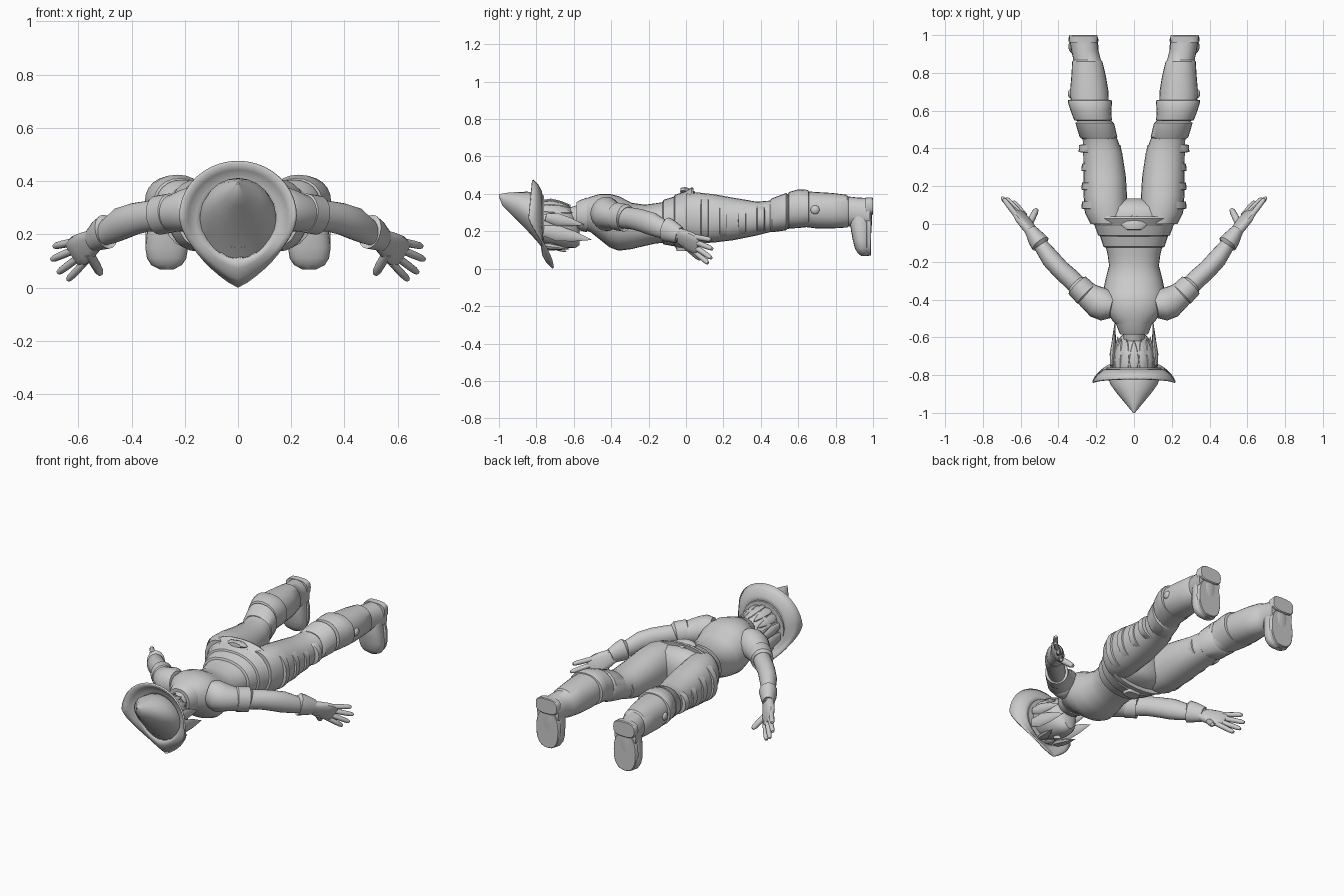
import bpy, bmesh
from math import cos, sin, pi, radians
from mathutils import Vector


def finish(name, bm, mirror=False, angle=38):
    bmesh.ops.recalc_face_normals(bm, faces=bm.faces)
    me = bpy.data.meshes.new(name)
    bm.to_mesh(me)
    bm.free()
    me.shade_smooth()
    me.set_sharp_from_angle(angle=radians(angle))
    ob = bpy.data.objects.new(name, me)
    bpy.context.collection.objects.link(ob)
    if mirror:
        ob.modifiers.new("mirror", 'MIRROR')
    return ob


def loft(name, st, n=20, up=(0, 0, 1), mirror=False, e=2.0, axis=None):
    """Stations (x, y, z, side radius, up radius) joined by superellipse rings."""
    bm = bmesh.new()
    pts = [Vector(s[:3]) for s in st]
    rings = []
    for i, s in enumerate(st):
        t = Vector(axis) if axis else pts[min(i + 1, len(st) - 1)] - pts[max(i - 1, 0)]
        t.normalize()
        side = t.cross(Vector(up)).normalized()
        u = side.cross(t)
        ring = []
        for k in range(n):
            c, d = cos(2 * pi * k / n), sin(2 * pi * k / n)
            f = lambda v: abs(v) ** (2 / e) * (1 if v > 0 else -1)
            ring.append(bm.verts.new(pts[i] + side * f(c) * s[3] + u * f(d) * s[4]))
        rings.append(ring)
    for a, b in zip(rings, rings[1:]):
        for k in range(n):
            bm.faces.new((a[k], a[(k + 1) % n], b[(k + 1) % n], b[k]))
    bm.faces.new(rings[0])
    bm.faces.new(rings[-1])
    return finish(name, bm, mirror)


def body(name, prof, n=28, x=None, mirror=False, e=2.2):
    """Profile along y: (y, half width, z low, z high[, centre x])."""
    return loft(name, [((p[4] if len(p) > 4 else 0), p[0], (p[2] + p[3]) / 2, p[1],
                        (p[3] - p[2]) / 2) for p in prof], n, mirror=mirror, e=e, axis=(0, 1, 0))


def ball(name, c, r, mirror=False):
    bm = bmesh.new()
    bmesh.ops.create_uvsphere(bm, u_segments=20, v_segments=12, radius=1)
    bmesh.ops.scale(bm, vec=r, verts=bm.verts)
    bmesh.ops.translate(bm, vec=c, verts=bm.verts)
    return finish(name, bm, mirror)


def spike(name, a, b, w, t, mirror=False, up=(0, 0, 1)):
    a, b = Vector(a), Vector(b)
    st = [(*a.lerp(b, f), w * k, t * k) for f, k in ((0, .6), (.3, 1), (.65, .65), (1, .03))]
    return loft(name, st, 8, up, mirror)


def finger(name, a, b, r):
    a, b = Vector(a), Vector(b)
    st = [(*a.lerp(b, f), r * k, r * k) for f, k in ((0, 1), (.5, 1), (.85, .9), (.97, .6), (1, .2))]
    loft(name, st, 10, (0, 0, 1), True)


# Hat crown and curled, pointed brim
body("hat_crown", [(-.76, .145, .10, .39), (-.80, .142, .15, .405), (-.85, .125, .205, .412),
                   (-.90, .088, .255, .41), (-.95, .046, .305, .407), (-.98, .022, .335, .402),
                   (-1, .004, .383, .398)], 20, e=1.9)
bm = bmesh.new()
N, rings = 40, []
for f in (0, .35, .7, 1):
    ring = []
    for k in range(N):
        c, s = cos(2 * pi * k / N), sin(2 * pi * k / N)
        d = max(-s, 0)
        ox = .217 * c
        oz = .27 + .203 * s if s > 0 else .27 - .267 * (1 - (1 - min(d, 1)) ** .6)
        oy = -.84 + .13 * d ** 1.4 + .02 * max(s, 0)
        ix, iz, iy = .13 * c, .245 + .135 * s, -.77
        ring.append(bm.verts.new((ix + (ox - ix) * f, iy + (oy - iy) * f ** 2.2, iz + (oz - iz) * f)))
    rings.append(ring)
for a, b in zip(rings, rings[1:]):
    for k in range(N):
        bm.faces.new((a[k], a[(k + 1) % N], b[(k + 1) % N], b[k]))
brim = finish("hat_brim", bm)
m = brim.modifiers.new("thickness", 'SOLIDIFY')
m.thickness, m.offset = .01, 0

# Head, nose, neck and collar
body("head", [(-.80, .10, .15, .35), (-.74, .112, .125, .365), (-.68, .112, .115, .36),
              (-.63, .095, .11, .34), (-.59, .065, .112, .29), (-.57, .035, .125, .22)], 24, e=2)
spike("nose", (0, -.70, .125), (0, -.64, .09), .016, .02)
loft("neck", [(0, -.64, .26, .055, .06), (0, -.50, .29, .06, .07)], 20)
body("collar", [(-.585, .072, .215, .355), (-.57, .08, .205, .365), (-.53, .095, .195, .38)])

# Hair: back petals, side locks and fringe
for i in range(7):
    a = pi * (i + .5) / 7
    spike("back_hair", (.095 * cos(a), -.77, .25 + .10 * sin(a)),
          (.088 * cos(a), -.59 - .025 * sin(a), .235 + .105 * sin(a)), .034, .028,
          up=(cos(a), 0, sin(a)))
spike("side_lock", (.115, -.77, .205), (.10, -.505, .155), .014, .042, True)
spike("upper_side_lock", (.118, -.75, .275), (.10, -.545, .235), .016, .034, True)
spike("fringe", (.05, -.77, .125), (.085, -.62, .105), .03, .018, True)
spike("middle_fringe", (0, -.77, .115), (.01, -.69, .10), .028, .014)

# Torso
body("torso", [(-.55, .075, .21, .37), (-.51, .115, .195, .385), (-.46, .15, .155, .40),
               (-.41, .165, .115, .40), (-.36, .165, .096, .388), (-.29, .15, .105, .352),
               (-.22, .132, .122, .342), (-.16, .14, .135, .35), (-.10, .155, .14, .36)])

# Belts, flared tunic hem and pelvis
body("upper_belt", [(-.125, .152, .138, .358), (-.12, .162, .13, .368), (-.065, .18, .12, .385),
                    (-.06, .17, .13, .375)])
body("lower_belt", [(-.065, .175, .125, .385), (-.06, .19, .115, .395), (.0, .212, .105, .415),
                    (.005, .2, .115, .405)])
body("tunic_hem", [(-.01, .205, .115, .412), (.03, .245, .105, .435), (.04, .243, .107, .432),
                   (.035, .225, .125, .41)])
body("pelvis", [(.0, .205, .13, .405), (.05, .215, .135, .408), (.09, .18, .145, .395),
                (.12, .11, .165, .36), (.135, .05, .2, .32)])
loft("buckle", [(0, -.02, .12, .05, .035), (0, -.02, .094, .045, .03)], 16, (0, 1, 0), e=4)
spike("hem_point", (0, -.03, .42), (0, .05, .41), .07, .02)

# Arms and sleeves
arm = Vector((.09, .10, -.03))
loft("sleeve", [(.11, -.44, .305, .06, .075), (.15, -.43, .298, .085, .088), (.19, -.415, .29, .085, .082),
                (.24, -.38, .28, .07, .07), (.275, -.35, .275, .06, .065)], 20, mirror=True)
ball("shoulder", (.165, -.425, .29), (.072, .08, .088), True)
loft("sleeve_cuff", [(.25, -.375, .28, .062, .066), (.252, -.373, .28, .068, .074),
                     (.3, -.325, .272, .065, .074), (.302, -.323, .271, .056, .062)], 20, mirror=True)
loft("arm", [(.27, -.355, .275, .05, .058), (.34, -.285, .268, .052, .058), (.39, -.24, .258, .05, .06),
             (.44, -.185, .24, .05, .062), (.48, -.13, .215, .042, .052), (.52, -.075, .195, .032, .042),
             (.55, -.03, .175, .026, .038)], 20, mirror=True)
loft("glove_cuff", [(.493, -.108, .21, .042, .05), (.495, -.105, .21, .052, .066),
                    (.515, -.08, .2, .048, .06), (.545, -.035, .18, .034, .046)], 20, mirror=True)

# Hands
w = Vector((.026, 0, .046))
loft("palm", [(.53, -.055, .185, .026, .038), (.56, -.015, .165, .026, .05), (.59, .025, .143, .023, .06),
              (.615, .06, .125, .016, .056), (.62, .067, .121, .008, .045)], 16, w, True, e=2.6)
tips = [(.692, .135, .155), (.702, .143, .105), (.677, .138, .055), (.64, .12, .028)]
for k, tip in zip((.85, .28, -.3, -.85), tips):
    finger("finger", Vector((.60, .045, .132)) + w * k, tip, .0145)
finger("thumb", (.56, -.01, .13), (.515, .08, .05), .018)

# Legs
body("thigh", [(.0, .10, .15, .40, .13), (.06, .115, .135, .408, .145), (.15, .115, .14, .398, .152),
               (.25, .112, .152, .38, .155), (.38, .103, .178, .358, .166), (.46, .09, .198, .365, .182),
               (.54, .088, .212, .395, .205), (.62, .085, .225, .4, .225)], 24, mirror=True)
# Outer thigh straps
for y, lo, hi in ((.10, .145, .39), (.20, .155, .375), (.30, .17, .355), (.40, .19, .345)):
    x = .164 + max(0, y - .3) * .15
    body("thigh_strap", [(y - .022, .098, lo, hi, x), (y - .018, .114, lo, hi, x),
                         (y + .018, .11, lo, hi, x + .002), (y + .022, .095, lo, hi, x)],
         20, mirror=True)
body("knee_band", [(.45, .088, .2, .368, .186), (.46, .1, .195, .376, .188), (.535, .102, .205, .405, .208),
                   (.545, .09, .215, .395, .208)], 24, mirror=True)
body("boot_cuff", [(.545, .085, .23, .4, .215), (.55, .1, .215, .41, .217), (.60, .108, .217, .424, .228),
                   (.645, .117, .222, .422, .233), (.655, .115, .222, .418, .234), (.658, .1, .235, .405, .235)],
     24, mirror=True)
body("boot_shaft", [(.62, .1, .225, .415, .233), (.70, .102, .215, .41, .237), (.78, .092, .215, .405, .24),
                    (.86, .08, .22, .395, .247), (.868, .073, .226, .386, .248), (.92, .072, .22, .38, .26),
                    (.985, .074, .2, .378, .268)], 24, mirror=True)
ball("boot_stud", (.335, .69, .315), (.015, .024, .024), True)
loft("shoe", [(.265, .94, .33, .06, .05), (.265, .935, .26, .07, .06), (.267, .937, .2, .076, .054),
              (.268, .94, .15, .08, .048), (.268, .945, .11, .074, .042), (.268, .95, .085, .058, .034),
              (.268, .953, .068, .025, .016)], 20, (0, 1, 0), True, e=2.4, axis=(0, 0, -1))
body("sole", [(.965, .076, .072, .3, .268), (.968, .08, .068, .3, .268), (.986, .078, .07, .3, .268),
              (.99, .074, .074, .3, .268)], 24, mirror=True, e=2.5)
body("heel", [(.96, .074, .285, .38, .268), (.995, .075, .285, .382, .268), (1, .072, .29, .378, .268)],
     24, mirror=True, e=3)
